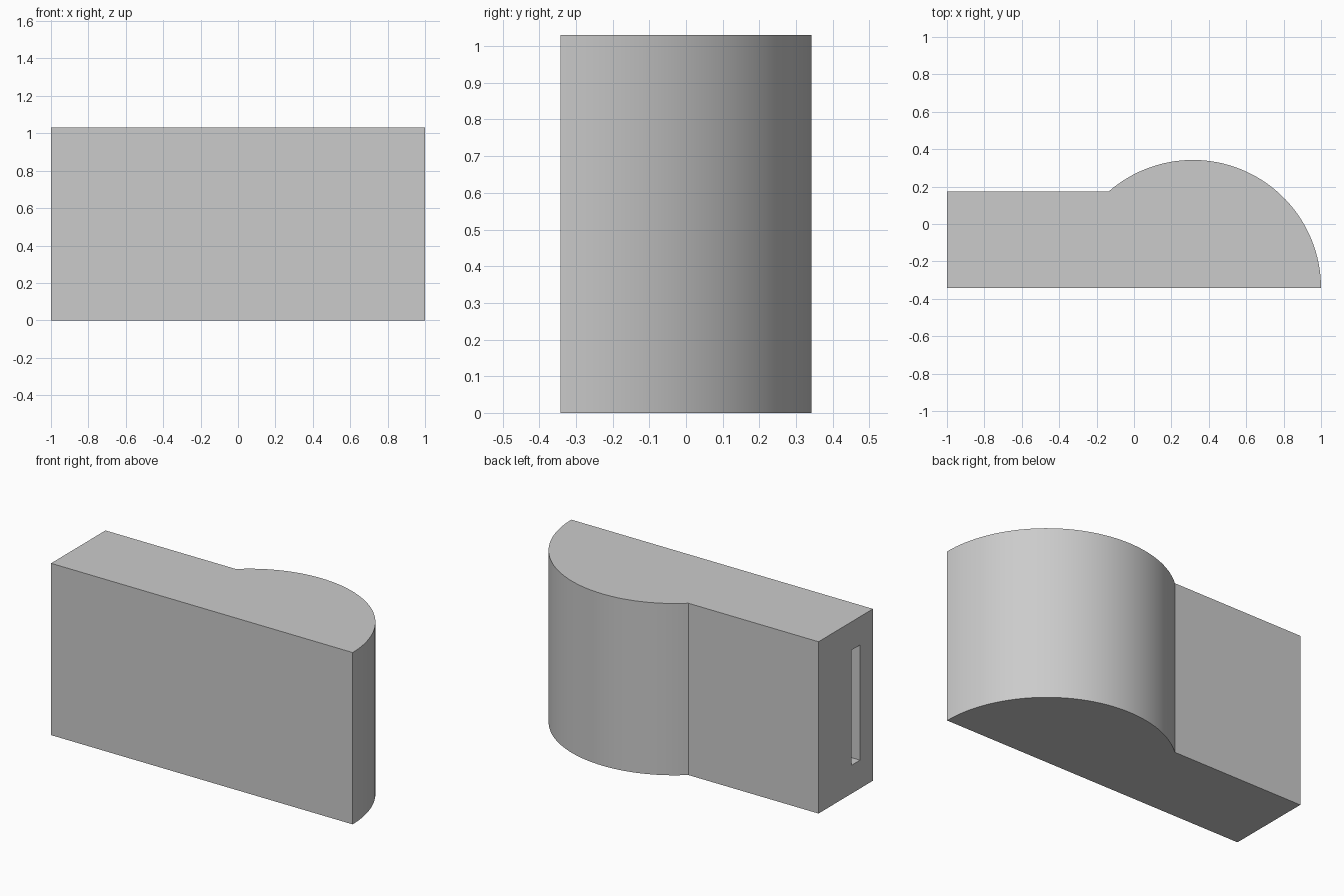
import bpy
import bmesh
from math import asin, cos, sin, pi

cube = bpy.data.objects.get("Cube")
if cube:
    bpy.data.objects.remove(cube, do_unlink=True)

HEIGHT = 1.03
RADIUS = 0.685
FRONT = -RADIUS / 2          # flat front side, also the arc centre line
CENTRE_X = 1 - RADIUS        # arc is tangent to the x = 1 end
ARM_BACK = 0.173             # back side of the straight arm
SEGMENTS = 48
SLOT_Y = (-0.22, -0.14)
SLOT_Z = (0.17, 0.86)
SLOT_DEPTH = 0.3

# Grey material
grey = bpy.data.materials.new("light grey")
grey.use_nodes = True
colour = (0.6, 0.6, 0.6, 1)
grey.diffuse_color = colour
grey.node_tree.nodes["Principled BSDF"].inputs["Base Color"].default_value = colour

# Plan outline: rounded half-disc joined to a straight arm
end_angle = pi - asin((ARM_BACK - FRONT) / RADIUS)
outline = [(-1, FRONT)]
for i in range(SEGMENTS + 1):
    a = end_angle * i / SEGMENTS
    outline.append((CENTRE_X + RADIUS * cos(a), FRONT + RADIUS * sin(a)))
outline.append((-1, ARM_BACK))

# Extrude the outline upwards
bm = bmesh.new()
base = bm.faces.new([bm.verts.new((x, y, 0)) for x, y in outline])
extruded = bmesh.ops.extrude_face_region(bm, geom=[base], use_keep_orig=True)
top = [g for g in extruded["geom"] if isinstance(g, bmesh.types.BMVert)]
bmesh.ops.translate(bm, verts=top, vec=(0, 0, HEIGHT))
bmesh.ops.recalc_face_normals(bm, faces=bm.faces)

# Tall slot sunk into the flat end of the arm
end = next(f for f in bm.faces if all(v.co.x < -0.99 for v in f.verts))
bmesh.ops.inset_individual(bm, faces=[end], thickness=0.1)
middle = end.calc_center_median()
for v in end.verts:
    v.co.y = SLOT_Y[v.co.y > middle.y]
    v.co.z = SLOT_Z[v.co.z > middle.z]
sunk = bmesh.ops.extrude_discrete_faces(bm, faces=[end])["faces"][0]
bmesh.ops.translate(bm, verts=sunk.verts, vec=(SLOT_DEPTH, 0, 0))

mesh = bpy.data.meshes.new("body")
bm.to_mesh(mesh)
bm.free()
mesh.materials.append(grey)
body = bpy.data.objects.new("body", mesh)
bpy.context.collection.objects.link(body)

# Smooth the curved side, keep the corners sharp
bpy.ops.object.select_all(action="DESELECT")
body.select_set(True)
bpy.context.view_layer.objects.active = body
bpy.ops.object.shade_smooth_by_angle(angle=pi / 6)
